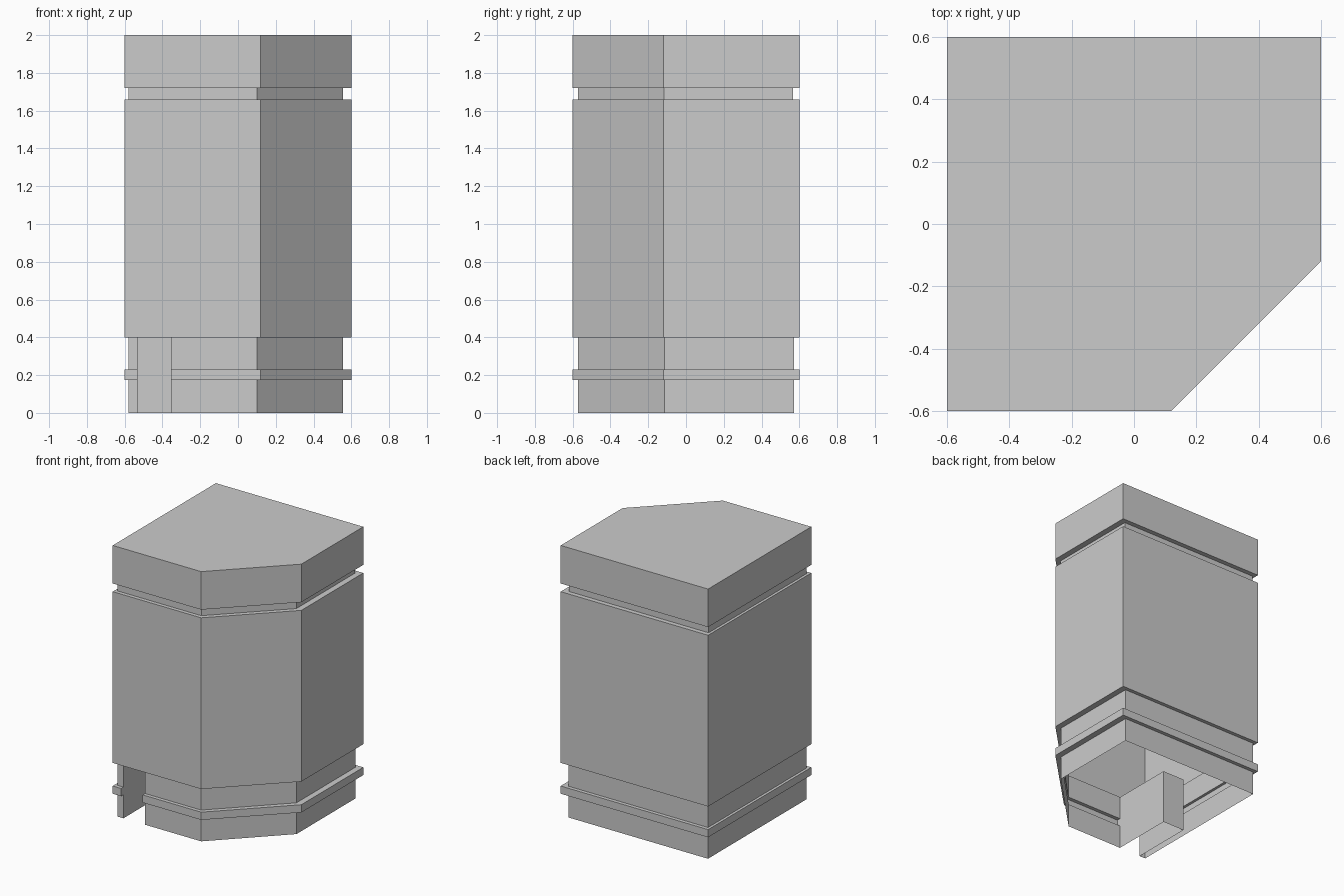
import bpy, bmesh

if "Cube" in bpy.data.objects:
    bpy.data.objects.remove(bpy.data.objects["Cube"])

# Square footprint with one chamfered front-right corner
FOOTPRINT = [(-0.6, -0.6), (0.12, -0.6), (0.6, -0.12), (0.6, 0.6), (-0.6, 0.6)]

FULL = (1.0, 1.0, 0.0, 0.0)
BASE = (0.947, 0.955, -0.012, 0.0)
GROOVE = (0.947, 0.948, -0.012, -0.003)

# Bands from bottom to top: (lower z, upper z, footprint scale and shift)
BANDS = [
    (0.0, 0.173, BASE),
    (0.173, 0.23, FULL),
    (0.23, 0.4, BASE),
    (0.4, 1.66, FULL),
    (1.66, 1.72, GROOVE),
    (1.72, 2.0, FULL),
]


def make_object(name, bm):
    bmesh.ops.recalc_face_normals(bm, faces=bm.faces)
    mesh = bpy.data.meshes.new(name)
    bm.to_mesh(mesh)
    bm.free()
    obj = bpy.data.objects.new(name, mesh)
    bpy.context.collection.objects.link(obj)
    return obj


# Stepped housing: stack of footprint rings bridged into one skin
bm = bmesh.new()
rings = []
for z0, z1, (sx, sy, dx, dy) in BANDS:
    for z in (z0, z1):
        rings.append([bm.verts.new((x * sx + dx, y * sy + dy, z)) for x, y in FOOTPRINT])
n = len(FOOTPRINT)
for lower, upper in zip(rings, rings[1:]):
    for i in range(n):
        j = (i + 1) % n
        bm.faces.new((lower[i], lower[j], upper[j], upper[i]))
bm.faces.new(rings[0])
bm.faces.new(rings[-1])
housing = make_object("housing", bm)

# Slot cutter running in from the front at the foot
bm = bmesh.new()
bmesh.ops.create_cube(bm, size=1)
x0, x1, y0, y1, z0, z1 = -0.532, -0.356, -0.8, -0.11, -0.2, 0.399
for v in bm.verts:
    v.co = (x1 if v.co.x > 0 else x0, y1 if v.co.y > 0 else y0, z1 if v.co.z > 0 else z0)
cutter = make_object("slot_cutter", bm)
cutter.hide_render = True

mod = housing.modifiers.new("slot", 'BOOLEAN')
mod.operation = 'DIFFERENCE'
mod.solver = 'EXACT'
mod.object = cutter
bpy.context.view_layer.update()
result = bpy.data.meshes.new_from_object(
    housing.evaluated_get(bpy.context.evaluated_depsgraph_get()))
housing.modifiers.clear()
bpy.data.objects.remove(cutter)

# Open underside: the housing is a thin hollow skin
bm = bmesh.new()
bm.from_mesh(result)
floor = [f for f in bm.faces if all(v.co.z < 1e-4 for v in f.verts)]
bmesh.ops.delete(bm, geom=floor, context='FACES')
bm.to_mesh(result)
bm.free()
housing.data = result
